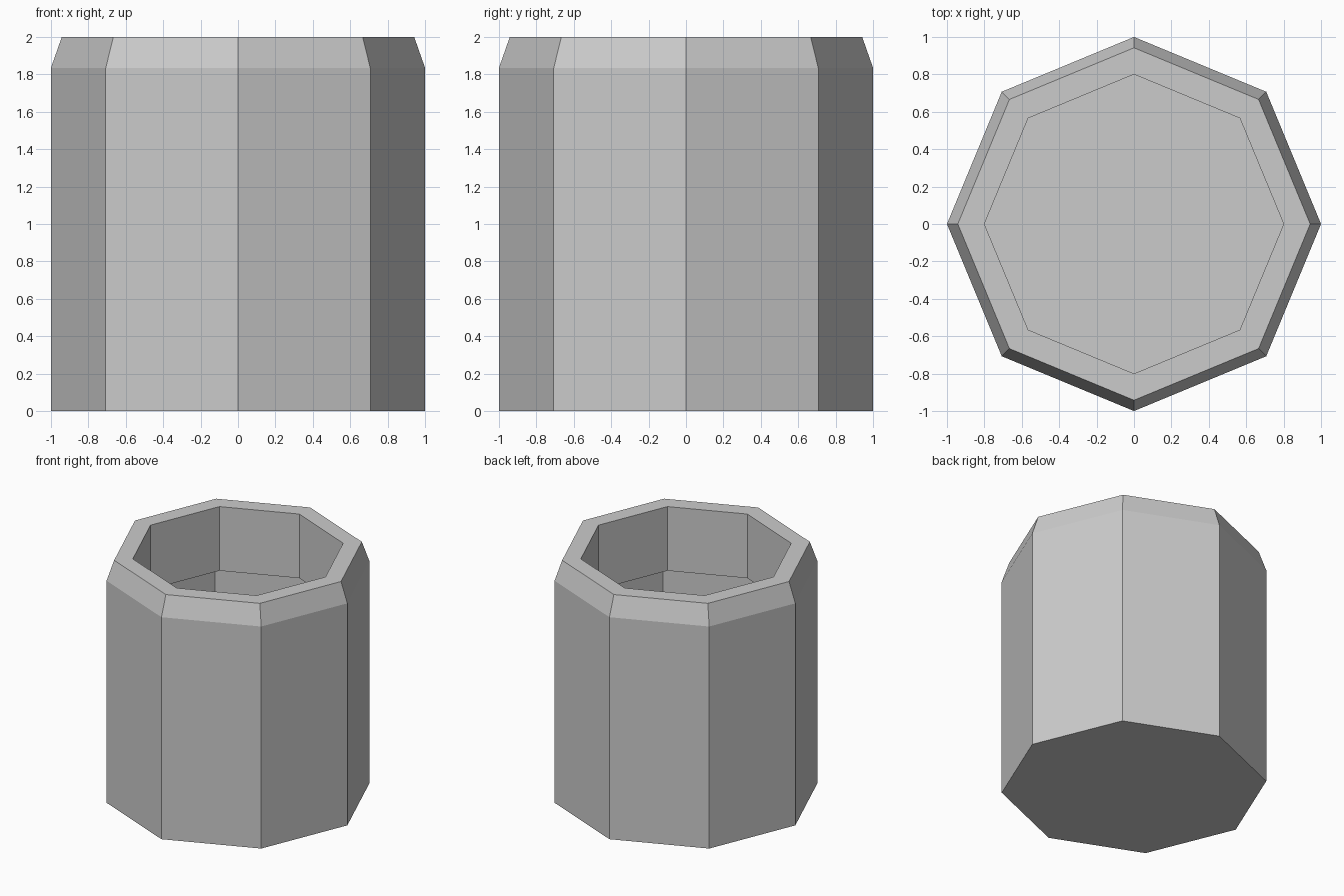
import bpy, bmesh, math

if "Cube" in bpy.data.objects:
    bpy.data.objects.remove(bpy.data.objects["Cube"])

SIDES = 8
# (radius, z) profile: outer wall, chamfer, rim, open-ended inner collar
PROFILE = [(1.0, 0.0), (1.0, 1.835), (0.942, 2.0), (0.8, 2.0), (0.8, 1.47)]


def ring(bm, radius, z):
    step = 2 * math.pi / SIDES
    return [bm.verts.new((radius * math.cos(i * step), radius * math.sin(i * step), z))
            for i in range(SIDES)]


bm = bmesh.new()
rings = [ring(bm, r, z) for r, z in PROFILE]

# Flat base
bm.faces.new(list(reversed(rings[0])))

# Walls between neighbouring rings
for low, high in zip(rings, rings[1:]):
    for i in range(SIDES):
        j = (i + 1) % SIDES
        bm.faces.new((low[i], low[j], high[j], high[i]))

mesh = bpy.data.meshes.new("octagonal_pot")
bm.to_mesh(mesh)
bm.free()
pot = bpy.data.objects.new("octagonal_pot", mesh)
bpy.context.collection.objects.link(pot)
